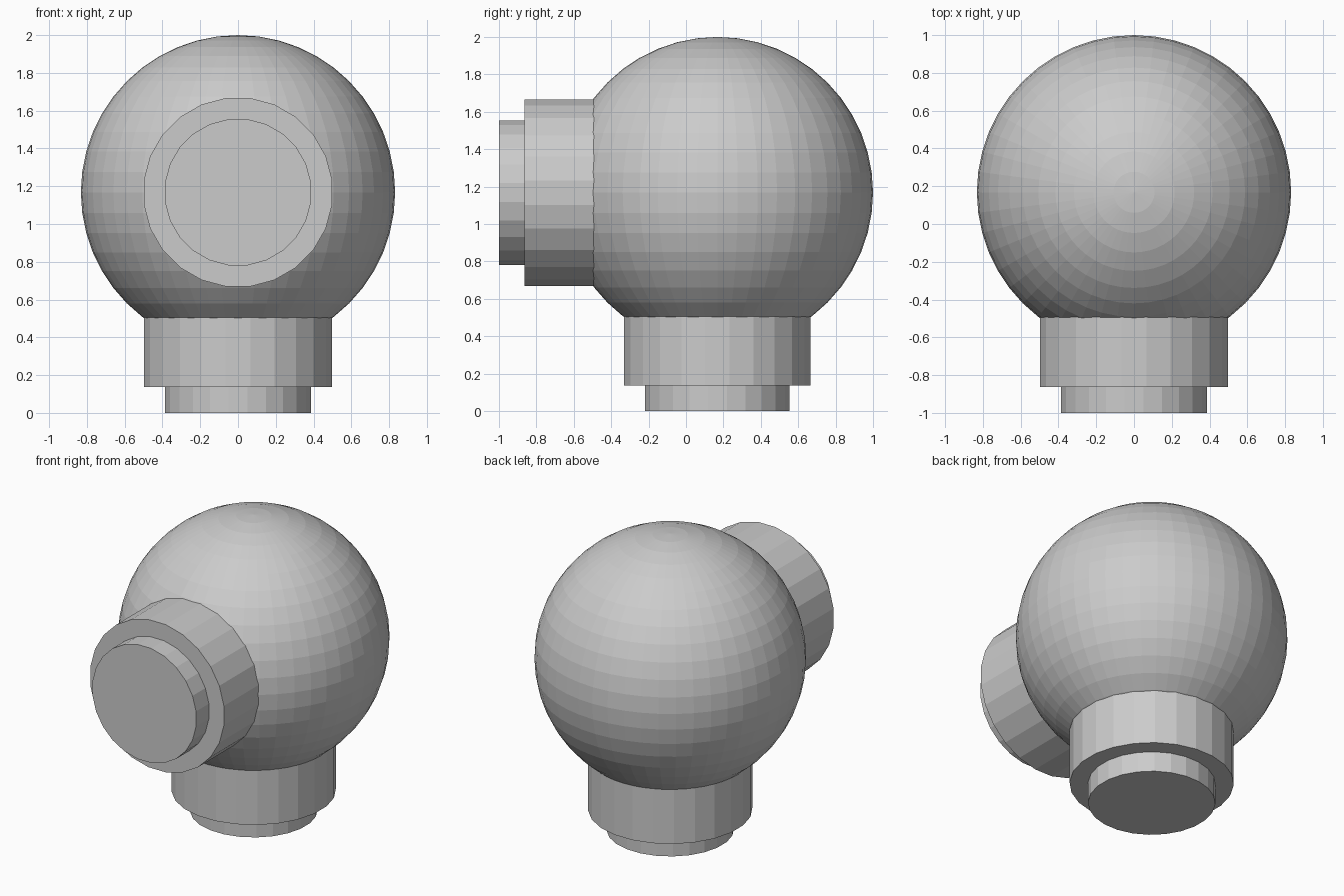
import bpy, bmesh, math
from mathutils import Vector, Matrix

if "Cube" in bpy.data.objects:
    bpy.data.objects.remove(bpy.data.objects["Cube"])

CENTRE = Vector((0, 0.168, 1.168))
R = 0.832
DOWN, FRONT = Vector((0, 0, -1)), Vector((0, -1, 0))


def finish(name, bm, matrix):
    bmesh.ops.recalc_face_normals(bm, faces=bm.faces)
    mesh = bpy.data.meshes.new(name)
    bm.to_mesh(mesh)
    bm.free()
    obj = bpy.data.objects.new(name, mesh)
    obj.matrix_world = matrix
    bpy.context.collection.objects.link(obj)
    return obj


# Ball body, opened where the two necks join
bm = bmesh.new()
bmesh.ops.create_uvsphere(bm, u_segments=48, v_segments=24, radius=R)
for axis in (DOWN, FRONT):
    bmesh.ops.bisect_plane(bm, geom=bm.verts[:] + bm.edges[:] + bm.faces[:],
                           plane_co=axis * 0.684, plane_no=axis, clear_outer=True)
finish("ball_body", bm, Matrix.Translation(CENTRE))


# Stepped neck: turned profile of (radius, distance from ball centre)
def neck(name, rotation, sides=24):
    profile = [(0.503, 0.63), (0.503, 1.031), (0.39, 1.031), (0.39, 1.168)]
    bm = bmesh.new()
    rings = []
    for r, d in profile:
        angles = [2 * math.pi * (i + 0.5) / sides for i in range(sides)]
        rings.append([bm.verts.new((r * math.cos(a), r * math.sin(a), -d)) for a in angles])
    for a, b in zip(rings, rings[1:]):
        for i in range(sides):
            j = (i + 1) % sides
            bm.faces.new((a[i], a[j], b[j], b[i]))
    bm.faces.new(rings[-1])
    finish(name, bm, Matrix.Translation(CENTRE) @ rotation)


neck("bottom_neck", Matrix.Identity(4))
neck("front_neck", Matrix.Rotation(-math.pi / 2, 4, 'X'))
